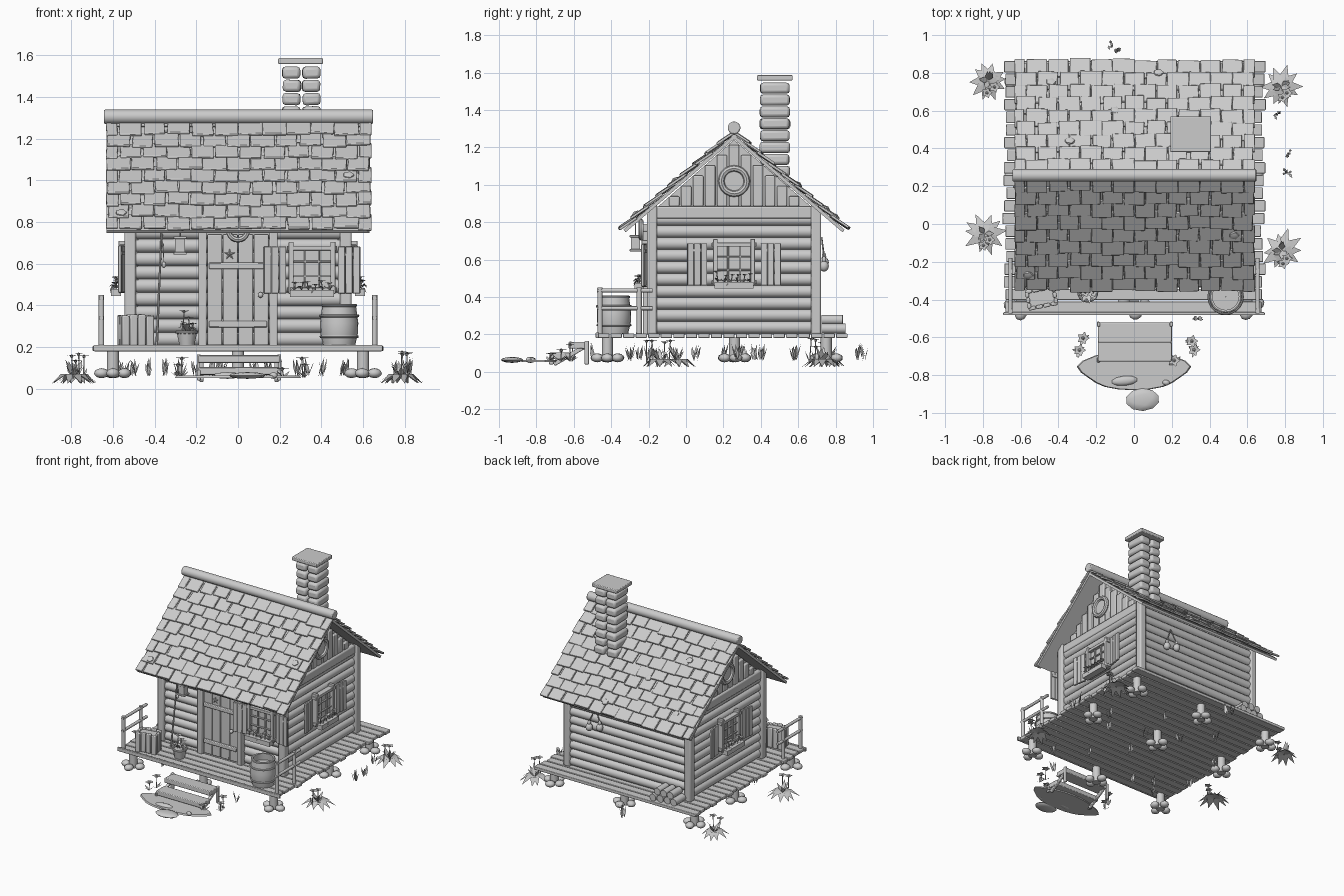
import bpy, bmesh, random
from math import pi, cos, sin, radians, atan2
from mathutils import Matrix, Vector, Euler

random.seed(4)
if "Cube" in bpy.data.objects:
    bpy.data.objects.remove(bpy.data.objects["Cube"])

clay = bpy.data.materials.new("clay_grey")
clay.use_nodes = True
clay.diffuse_color = (0.6, 0.6, 0.6, 1)
clay.node_tree.nodes["Principled BSDF"].inputs["Base Color"].default_value = (0.6, 0.6, 0.6, 1)
J = random.uniform


# ---- helpers ----
def box(bm, loc, size, rot=(0, 0, 0)):
    m = Matrix.LocRotScale(Vector(loc), Euler(rot), Vector(size))
    bmesh.ops.create_cube(bm, size=1, matrix=m)


def rod(bm, a, b, r, r2=None, seg=10):
    a, b = Vector(a), Vector(b)
    d = b - a
    m = Matrix.Translation((a + b) / 2) @ d.to_track_quat('Z', 'Y').to_matrix().to_4x4()
    bmesh.ops.create_cone(bm, cap_ends=True, segments=seg, radius1=r,
                          radius2=r if r2 is None else r2, depth=d.length, matrix=m)


def ball(bm, loc, size, rot=(0, 0, 0), sub=2):
    m = Matrix.LocRotScale(Vector(loc), Euler(rot), Vector(size))
    bmesh.ops.create_icosphere(bm, subdivisions=sub, radius=1, matrix=m)


def lathe(bm, profile, m, seg=18, closed=False):
    rings = [[bm.verts.new(m @ Vector((r * cos(2 * pi * k / seg), r * sin(2 * pi * k / seg), z)))
              for k in range(seg)] for r, z in profile]
    pairs = list(zip(rings, rings[1:])) + ([(rings[-1], rings[0])] if closed else [])
    for lo, hi in pairs:
        for k in range(seg):
            n = (k + 1) % seg
            bm.faces.new((lo[k], lo[n], hi[n], hi[k]))


def ring(bm, loc, big, small, rot):
    prof = [(big + small * cos(a * pi / 4), small * sin(a * pi / 4)) for a in range(8)]
    lathe(bm, prof, Matrix.LocRotScale(Vector(loc), Euler(rot), None), 20, True)


def leaf(bm, base, ang, reach, rise, width, arch=0.0):
    base, out = Vector(base), Vector((cos(ang), sin(ang), 0))
    side = Vector((-sin(ang), cos(ang), 0)) * width / 2
    mid = base + out * reach * 0.45 + Vector((0, 0, rise * 0.5 + arch))
    tip = base + out * reach + Vector((0, 0, rise))
    bm.faces.new([bm.verts.new(v) for v in (base, mid - side, tip, mid + side)])


def flower(bm, base, h, s=0.022):
    top = Vector(base) + Vector((J(-.01, .01), J(-.01, .01), h))
    rod(bm, base, top, 0.003, seg=5)
    for k in range(5):
        leaf(bm, top, k * 2 * pi / 5, s, 0.004, s * 0.8, 0.003)
    ball(bm, top, (s * .3,) * 3, sub=1)
    leaf(bm, Vector(base), J(0, 6), s, h * 0.5, 0.012)


def finish(name, bm, bevel=0.0, matrix=None, smooth=True):
    if matrix:
        bm.transform(matrix)
    bmesh.ops.recalc_face_normals(bm, faces=bm.faces)
    me = bpy.data.meshes.new(name)
    bm.to_mesh(me)
    bm.free()
    me.materials.append(clay)
    ob = bpy.data.objects.new(name, me)
    bpy.context.collection.objects.link(ob)
    if bevel:
        mod = ob.modifiers.new("soft_edges", 'BEVEL')
        mod.width, mod.segments, mod.limit_method = bevel, 2, 'ANGLE'
    if smooth:
        bpy.ops.object.select_all(action='DESELECT')
        ob.select_set(True)
        bpy.context.view_layer.objects.active = ob
        bpy.ops.object.shade_smooth_by_angle(angle=radians(40))
    return ob


new = bmesh.new
RIDGE, EAVE, MID = 1.285, 0.77, 0.257      # roof heights and ridge y
RUN = 0.6
SLOPE = atan2(RIDGE - EAVE, RUN)

# ---- deck, stilts and base stones ----
bm = new()
for i in range(20):
    box(bm, (J(-.006, .006), -0.44 + i * 0.067, 0.193), (1.37 + J(-.02, .02), 0.06, 0.024))
box(bm, (0, -0.475, 0.195), (1.385, 0.016, 0.03))
finish("deck_planks", bm, 0.004)
bm, st = new(), new()
for x in (-0.6, 0, 0.6):
    for y in (-0.42, 0.26, 0.75):
        rod(bm, (x, y, 0.06), (x, y, 0.185), 0.03)
        for k in range(4):
            a = k * pi / 2 - pi / 2 + J(-.2, .2)
            ball(st, (x + .055 * cos(a), y + .055 * sin(a), 0.075), (.036, .032, .024), (0, 0, J(0, 3)))
finish("stilts", bm)
finish("base_stones", st)

# ---- house body: core, logs, corner posts ----
bm = new()
outline = [(-0.165, 0.2), (0.685, 0.2), (0.685, 0.87), (MID, 1.24), (-0.165, 0.87)]
ends = [[bm.verts.new((x, y, z)) for y, z in outline] for x in (-0.5, 0.5)]
for e in ends:
    bm.faces.new(e)
for k in range(5):
    n = (k + 1) % 5
    bm.faces.new((ends[0][k], ends[0][n], ends[1][n], ends[1][k]))
finish("wall_core", bm, smooth=False)
bm = new()
for i in range(10):
    z = 0.238 + i * 0.064
    for s in (-1, 1):
        rod(bm, (s * .495, -.18, z), (s * .495, .7, z), 0.034, seg=12)
    for y in (-.162, .682):
        rod(bm, (-.5, y, z), (.5, y, z), 0.034, seg=12)
finish("wall_logs", bm)
bm = new()
for s in (-1, 1):
    box(bm, (s * .51, .257, .852), (.045, .9, .066))
    for y in (-0.182, 0.695):
        box(bm, (s * .517, y, .55), (.055, .055, .7))
finish("corner_posts", bm, 0.01)

# ---- gable boards and round windows ----
bm, rg = new(), new()
for s in (-1, 1):
    for i in range(13):
        y = MID + (i - 6) * 0.064
        top = RIDGE - 0.05 - (abs(y - MID) + .025) * (RIDGE - EAVE) / RUN
        if top > .9:
            box(bm, (s * .507, y, (.885 + top) / 2), (.03, .055, top - .885))
    ring(rg, (s * .53, MID, 1.02), .068, .017, (0, pi / 2, 0))
    rod(rg, (s * .5, MID, 1.02), (s * .53, MID, 1.02), .066, seg=20)
finish("gable_boards", bm, 0.006)
finish("round_windows", rg)

# ---- roof: slabs, shingles, ridge pole, moss ----
slab, sh = new(), new()
LEN = RUN / cos(SLOPE)
for s in (-1, 1):
    rot = (-s * SLOPE, 0, 0)
    n = Vector((0, s * sin(SLOPE), cos(SLOPE)))
    down = Vector((0, s * cos(SLOPE), -sin(SLOPE)))
    peak = Vector((0, MID, RIDGE))
    box(slab, peak + down * LEN / 2 - n * .022, (1.26, LEN, .018), rot)
    for r in range(9):
        for c in range(12):
            x = -0.63 + (c + (.5 if r % 2 else 0)) * 0.115
            w = 0.114 + J(-.018, .006)
            lo, hi = max(-.632, x - w / 2), min(.64, x + w / 2)
            if hi - lo < .03:
                continue
            p = peak + down * (.05 + r * .0868 + J(-.008, .008)) + n * J(-.004, .004)
            box(sh, (((lo + hi) / 2), p.y, p.z), (hi - lo, .112, .014),
                (rot[0] + s * 0.12, J(-.03, .03), J(-.04, .04)))
finish("roof_slabs", slab)
finish("roof_shingles", sh, 0.004)
bm = new()
rod(bm, (-.643, MID, 1.305), (.648, MID, 1.305), .034, seg=14)
finish("ridge_pole", bm, 0.006)
bm = new()
for x, y in ((.53, -.06), (-.44, .75), (-.34, .44), (.13, .8), (-.56, -.27), (-.1, .6)):
    z = RIDGE - abs(y - MID) * (RIDGE - EAVE) / RUN
    ball(bm, (x, y, z + .01), (.03, .026, .016), (-SLOPE if y > MID else SLOPE, 0, 0), 1)
finish("moss_lumps", bm)

# ---- chimney ----
bm = new()
for i in range(10):
    for s in (-1, 1):
        box(bm, (.303 + s * .048 + J(-.005, .005), .475, .945 + i * .0635),
            (.086, .158 + J(-.006, .006), .058), (0, J(-.04, .04), J(-.03, .03)))
finish("chimney_bricks", bm, 0.016)
bm = new()
box(bm, (.3, .475, 1.572), (.215, .19, .028))
finish("chimney_cap", bm, 0.005)


# ---- windows with shutters and flower boxes ----
def window(name, loc, turn, off):
    m = Matrix.Translation(loc) @ Matrix.Rotation(turn, 4, 'Z')
    bm = new()
    box(bm, (0, 0, 0), (.2, .03, .22))
    for s in (-1, 1):
        box(bm, (s * .1, -.02, .005), (.024, .045, .25))
        box(bm, (0, -.02, s * .1), (.24, .04, .022))
        box(bm, (0, -.022, s * .035), (.18, .014, .009))
    for x in (-.033, .033):
        box(bm, (x, -.022, 0), (.01, .014, .2))
    finish(name + "_frame", bm, 0.003, m)
    bm = new()
    for s in (-1, 1):
        for k in (-1, 0, 1):
            box(bm, (s * off + k * .036, -.03 - s * k * .005, -.005), (.034, .016, .225), (0, 0, -s * .14))
        box(bm, (s * off, -.026, .07), (.1, .02, .018), (0, 0, -s * .14))
    finish(name + "_shutters", bm, 0.003, m)
    bm = new()
    box(bm, (0, -.055, -.118), (.21, .05, .035))
    for k in range(6):
        x = -.085 + k * .034
        flower(bm, (x, -.055, -.1), J(.02, .055))
        leaf(bm, (x, -.06, -.1), J(3.5, 6), .035, J(-.03, .02), .018, .015)
    finish(name + "_flower_box", bm, 0, m, False)


window("front_window", (.355, -.195, .575), 0, .178)
window("left_window", (.53, .257, .58), pi / 2, .197)
window("right_window", (-.53, .257, .58), -pi / 2, .197)

# ---- door ----
bm = new()
for k in range(4):
    box(bm, (-.111 + k * .074, -.2, .475), (.07, .025, .53))
for z in (.31, .59):
    box(bm, (0, -.217, z), (.28, .02, .03))
for s in (-1, 1):
    box(bm, (s * .17, -.205, .49), (.04, .05, .58))
box(bm, (0, -.205, .77), (.4, .05, .04))
finish("door", bm, 0.005)
bm = new()
ball(bm, (.108, -.235, .45), (.014, .014, .014))
ring(bm, (0, -.24, .76), .045, .013, (pi / 2, 0, 0))
for k in range(5):
    a = pi / 2 + k * 2 * pi / 5
    rod(bm, (-.04, -.217, .645), (-.04 + .026 * cos(a), -.217, .645 + .026 * sin(a)), .008, .001, 4)
finish("door_trim", bm)

# ---- porch side railings ----
bm = new()
for s in (-1, 1):
    for y in (-.46, -.25):
        rod(bm, (s * .655, y, .2), (s * .655, y, .45), .014)
    for z in (.34, .435):
        rod(bm, (s * .655, -.475, z), (s * .655, -.18, z), .011)
finish("porch_railings", bm)

# ---- steps ----
bm = new()
for y, z in ((-.575, .142), (-.675, .085)):
    box(bm, (.005, y, z), (.39, .105, .036), (J(-.04, .04), 0, 0))
for s in (-1, 1):
    for y, h in ((-.53, .165), (-.72, .09)):
        box(bm, (.005 + s * .193, y, .04 + (h - .04) / 2), (.018, .025, h - .04))
    box(bm, (.005 + s * .18, -.62, .09), (.02, .2, .022), (.52, 0, 0))
finish("front_steps", bm, 0.005)

# ---- barrel, crate, flower pot ----
bm = new()
prof = [(.001, 0), (.076, 0), (.09, .06), (.092, .11), (.08, .2), (.07, .2), (.075, .15), (.001, .15)]
lathe(bm, prof, Matrix.Translation((.485, -.385, .205)), 20)
for r, z in ((.087, .25), (.09, .35), (.08, .4)):
    ring(bm, (.485, -.385, z), r, .007, (0, 0, 0))
finish("rain_barrel", bm)
bm = new()
box(bm, (0, 0, .07), (.14, .09, .13))
for k in range(4):
    for s in (-1, 1):
        box(bm, (-.06 + k * .04, s * .045, .075 + J(-.005, .005)), (.037, .02, .15))
        if k < 3:
            box(bm, (s * .072, -.03 + k * .03, .075), (.02, .028, .148))
finish("plank_crate", bm, 0.006, Matrix.Translation((-.49, -.39, .205)) @ Matrix.Rotation(.2, 4, 'Z'))
bm = new()
rod(bm, (-.245, -.36, .205), (-.245, -.36, .27), .036, .05, 14)
ring(bm, (-.245, -.36, .272), .048, .008, (0, 0, 0))
for k in range(9):
    leaf(bm, (-.245, -.36, .27), k * .7, J(.04, .07), J(.0, .06), .025, .02)
for dx, h in ((-.02, .1), (.015, .07), (.03, .04)):
    flower(bm, (-.245 + dx, -.36, .27), h, .03)
finish("flower_pot", bm)

# ---- hanging lantern, fishing rod, gourds, firewood ----
bm = new()
box(bm, (-.278, -.27, .685), (.05, .05, .07))
for z in (.65, .725):
    box(bm, (-.278, -.27, z), (.062, .062, .012))
rod(bm, (-.278, -.27, .73), (-.278, -.27, .82), .004, seg=6)
finish("hanging_lantern", bm, 0.003)
bm = new()
rod(bm, (-.39, -.26, .205), (-.365, -.205, .8), .007, .004, 8)
rod(bm, (-.365, -.215, .78), (-.355, -.23, .6), .002, seg=5)
ball(bm, (-.355, -.23, .595), (.011, .011, .015))
finish("fishing_rod", bm)
bm = new()
for x, z in ((.31, .565), (.22, .585)):
    ball(bm, (x, .738, z), (.026, .026, .03))
    ball(bm, (x, .738, z + .033), (.012, .012, .02))
    rod(bm, (x, .738, z + .04), (.265, .725, .72), .004, seg=6)
finish("hanging_gourds", bm)
bm = new()
for row, n in ((0, 4), (1, 3)):
    for k in range(n):
        x, z = -.48 + row * .028 + k * .056, .231 + row * .047
        rod(bm, (x, .725, z), (x, .845 + J(-.01, .01), z), .027)
finish("firewood_pile", bm)

# ---- path patch and stones ----
bm = new()
m = Matrix.LocRotScale(Vector((0, -.77, .058)), None, Vector((.285, .11, 1)))
bmesh.ops.create_cone(bm, cap_ends=True, segments=22, radius1=1, radius2=.97, depth=.012, matrix=m)
for v in bm.verts:
    v.co.x *= 1 + .08 * sin(v.co.y * 40)
finish("path_patch", bm)
bm = new()
for x, y, a, b in ((.045, -.93, .09, .06), (-.05, -.83, .07, .026), (.17, -.84, .02, .015)):
    ball(bm, (x, y, .064), (a, b, .016), (0, 0, J(-.2, .2)))
finish("path_stones", bm)

# ---- ferns, grass tufts, wild flowers ----
bm = new()
for x, y in ((-.77, .76), (.78, .73), (-.79, -.05), (.78, -.14)):
    for k in range(10):
        leaf(bm, (x, y, .055), k * .628 + J(-.15, .15), J(.09, .125), -.03, .05, .03)
    for k in range(6):
        leaf(bm, (x, y, .05), J(0, 6.3), .05, J(.04, .09), .03)
    for dx, dy in ((.0, -.07), (.03, -.04)):
        flower(bm, (x + dx, y + dy, .05), J(.08, .13), .03)
finish("ferns", bm, smooth=False)
bm = new()
tufts = [(-.13, .95), (-.1, .92), (.82, .37), (.81, .27), (.75, .58), (.33, -.5), (-.42, -.3), (-.35, -.2),
         (-.2, -.25), (.08, .05), (.15, .3), (.28, -.15), (.4, .2), (.52, .35), (-.5, .3), (-.28, .58),
         (.2, .58), (.5, -.3), (-.08, .4), (-.55, -.05)]
for x, y in tufts:
    for k in range(6):
        leaf(bm, (x + J(-.014, .014), y + J(-.014, .014), .06), J(0, 6.3), J(.01, .03), J(.06, .095), .016)
finish("grass_tufts", bm, smooth=False)
bm = new()
for x, y, h in ((-.29, -.67, .06), (-.27, -.61, .09), (.32, -.67, .06), (.31, -.62, .09), (.22, -.73, .04)):
    flower(bm, (x, y, .055), h, .034)
    for k in range(3):
        leaf(bm, (x, y, .055), J(0, 6.3), .04, .03, .02)
finish("wild_flowers", bm, smooth=False)
